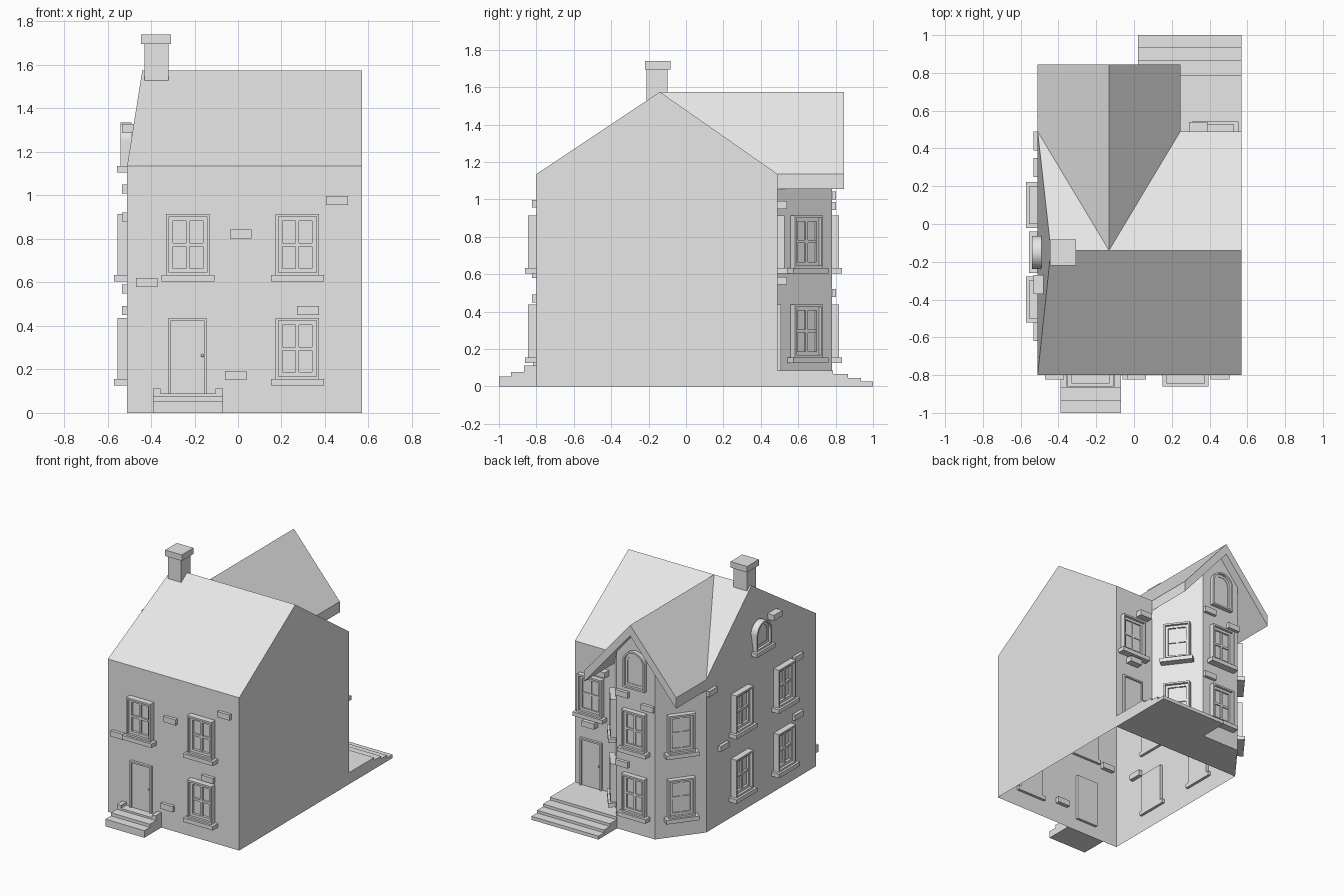
import bpy, bmesh, math
from mathutils import Matrix, Vector

if "Cube" in bpy.data.objects:
    bpy.data.objects.remove(bpy.data.objects["Cube"], do_unlink=True)

grey = bpy.data.materials.new("plain grey")
grey.use_nodes = True
grey.diffuse_color = (0.8, 0.8, 0.8, 1)
grey.node_tree.nodes["Principled BSDF"].inputs["Base Color"].default_value = (0.8, 0.8, 0.8, 1)


def finish(bm, name, matrix=None):
    bmesh.ops.recalc_face_normals(bm, faces=bm.faces[:])
    if matrix:
        bm.transform(matrix)
    mesh = bpy.data.meshes.new(name)
    bm.to_mesh(mesh)
    bm.free()
    mesh.materials.append(grey)
    obj = bpy.data.objects.new(name, mesh)
    bpy.context.collection.objects.link(obj)
    return obj


def box(bm, x0, x1, y0, y1, z0, z1):
    m = Matrix.LocRotScale(((x0 + x1) / 2, (y0 + y1) / 2, (z0 + z1) / 2), None,
                           (x1 - x0, y1 - y0, z1 - z0))
    bmesh.ops.create_cube(bm, size=1, matrix=m)


def wall_matrix(x, y, nx, ny):
    """Local x runs along the wall, local y points out of it."""
    n = Vector((nx, ny, 0)).normalized()
    u = n.cross(Vector((0, 0, 1)))
    return Matrix(((u.x, n.x, 0, x), (u.y, n.y, 0, y), (0, 0, 1, 0), (0, 0, 0, 1)))


def rect(w, z0, z1):
    return [(-w, z0), (w, z0), (w, z1), (-w, z1)]


def arch(w, z0, z1, seg=24):
    spring = z1 - w
    return [(-w, z0), (w, z0)] + [(w * math.cos(math.pi * i / seg), spring + w * math.sin(math.pi * i / seg))
                                  for i in range(seg + 1)]


def prism(bm, pts, d0, d1):
    a = [bm.verts.new((u, d0, z)) for u, z in pts]
    b = [bm.verts.new((u, d1, z)) for u, z in pts]
    bm.faces.new(a)
    bm.faces.new(b[::-1])
    for i in range(len(a)):
        j = (i + 1) % len(a)
        bm.faces.new((a[i], a[j], b[j], b[i]))


def ring(bm, outer, inner, d0, d1):
    loops = [[bm.verts.new((u, d, z)) for u, z in pts]
             for pts, d in ((outer, d0), (outer, d1), (inner, d1), (inner, d0))]
    for k in range(4):
        a, b = loops[k], loops[(k + 1) % 4]
        for i in range(len(a)):
            j = (i + 1) % len(a)
            bm.faces.new((a[i], a[j], b[j], b[i]))


def window(name, matrix, z0, z1, w=0.1, shape=rect, sill=True, out=0.045):
    bm = bmesh.new()
    lines = [shape(w - t, z0 + t, z1 - t) for t in (0, 0.013, 0.032)]
    ring(bm, lines[0], lines[1], -0.02, out)
    ring(bm, lines[1], lines[2], -0.02, out - 0.018)
    prism(bm, lines[1], -0.02, 0.008)
    mid = (z0 + z1) / 2
    box(bm, -0.008, 0.008, 0, out - 0.022, z0 + 0.02, z1 - 0.02)
    box(bm, 0.02 - w, w - 0.02, 0, out - 0.022, mid - 0.008, mid + 0.008)
    if sill:
        box(bm, -w - 0.022, w + 0.022, -0.02, out + 0.016, z0 - 0.03, z0)
    finish(bm, name, matrix)


def door(name, matrix, z0, z1, w=0.088):
    bm = bmesh.new()
    ring(bm, rect(w, z0, z1), rect(w - 0.012, z0, z1 - 0.012), -0.02, 0.018)
    prism(bm, rect(w - 0.012, z0, z1 - 0.012), -0.02, 0.006)
    bmesh.ops.create_uvsphere(bm, u_segments=12, v_segments=8, radius=0.007,
                              matrix=Matrix.Translation((0.02 - w, 0.012, (z0 + z1) / 2)))
    finish(bm, name, matrix)


# Main house: open shell, gable on one end leans slightly inwards
FRONT, BACK, RIGHT, LEFT, EAVE, TOP, RIDGE_Y = -0.8, 0.49, -0.51, 0.57, 1.135, 1.575, -0.14
bm = bmesh.new()
ends = []
for x, ridge_x in ((RIGHT, -0.44), (LEFT, LEFT)):
    pts = [(x, FRONT, 0), (x, FRONT, EAVE), (ridge_x, RIDGE_Y, TOP), (x, BACK, EAVE), (x, BACK, 0)]
    ends.append([bm.verts.new(p) for p in pts])
    bm.faces.new(ends[-1])
for i in range(4):
    bm.faces.new((ends[0][i], ends[0][i + 1], ends[1][i + 1], ends[1][i]))
finish(bm, "house_walls_and_roof")

# Rear bay: angled footprint rising to the underside of its roof
BX, HALF, DROP = -0.1325, 0.3775, 0.08
bay_plan = [(RIGHT, BACK), (-0.29, 0.78), (BX, 0.78), (0.025, 0.78), (0.245, BACK)]


def under(x):
    return TOP - DROP - abs(x - BX) / HALF * (TOP - EAVE)


bm = bmesh.new()
low = [bm.verts.new((x, y, 0)) for x, y in bay_plan]
high = [bm.verts.new((x, y, under(x))) for x, y in bay_plan]
for i in range(4):
    bm.faces.new((low[i], low[i + 1], high[i + 1], high[i]))
bm.faces.new(low)
finish(bm, "rear_bay_walls")

# Bay roof: two slopes running into the main roof
bm = bmesh.new()
r0, r1 = bm.verts.new((BX, RIDGE_Y, TOP)), bm.verts.new((BX, 0.845, TOP))
for s in (-1, 1):
    e0, e1 = bm.verts.new((BX + s * HALF, BACK, EAVE)), bm.verts.new((BX + s * HALF, 0.845, EAVE))
    bm.faces.new((r0, r1, e1, e0))
ext = bmesh.ops.extrude_face_region(bm, geom=bm.faces[:], use_keep_orig=True)
for v in ext["geom"]:
    if isinstance(v, bmesh.types.BMVert):
        v.co.z -= DROP
finish(bm, "bay_roof")

# Chimney
bm = bmesh.new()
box(bm, -0.43, -0.32, -0.21, -0.1, 1.5, 1.7)
box(bm, -0.445, -0.308, -0.22, -0.083, 1.695, 1.74)
finish(bm, "chimney")

# Front steps with low cheeks
bm = bmesh.new()
for y, z in ((-1.0, 0.053), (-0.935, 0.076), (-0.865, 0.09)):
    box(bm, -0.39, -0.07, y, FRONT, 0, z)
for x in (-0.39, -0.103):
    box(bm, x, x + 0.033, -0.865, FRONT, 0, 0.112)
finish(bm, "front_steps")

# Rear steps
bm = bmesh.new()
for y, z in ((1.0, 0.026), (0.935, 0.046), (0.865, 0.066), (0.785, 0.086)):
    box(bm, 0.02, LEFT, BACK, y, 0, z)
finish(bm, "rear_steps")

# Windows
LOWER, UPPER = (0.155, 0.437), (0.633, 0.915)
for i, (x, span) in enumerate(((-0.23, UPPER), (0.273, UPPER), (0.273, LOWER))):
    window(f"front_window_{i}", wall_matrix(x, FRONT, 0, -1), *span)
for i, span in enumerate((LOWER, UPPER)):
    for y in (-0.4, 0.1):
        window(f"side_window_{i}", wall_matrix(RIGHT, y, -1, 0), *span)
    for x, y, nx, ny in ((-0.4, 0.635, -0.29, 0.22), (BX, 0.78, 0, 1), (0.135, 0.635, 0.29, 0.22)):
        window(f"bay_window_{i}", wall_matrix(x, y, nx, ny), *span, w=0.095, out=0.038)
window("rear_window", wall_matrix(0.43, BACK, 0, 1), *UPPER, out=0.036)
window("gable_arch_window", wall_matrix(RIGHT, -0.15, -1, 0), 1.135, 1.335, w=0.087, shape=arch, out=0.03)
window("bay_arch_window", wall_matrix(BX, 0.78, 0, 1), 1.08, 1.36, w=0.09, shape=arch, sill=False, out=0.03)

# Doors
door("front_door", wall_matrix(-0.232, FRONT, 0, -1), 0.09, 0.437)
door("rear_door", wall_matrix(0.43, BACK, 0, 1), 0.086, 0.437)


# Scattered raised stones on the walls
def stones(name, spots, out=0.023):
    bm = bmesh.new()
    for u, z in spots:
        box(bm, u - 0.05, u + 0.05, -0.03, out, z - 0.021, z + 0.021)
    return bm, name


for bm, name, m in (
    (*stones("front_stones", ((-0.455, 0.977), (-0.013, 0.823), (0.42, 0.6), (-0.322, 0.47), (0.01, 0.172))),
     wall_matrix(0, FRONT, 0, -1)),
    (*stones("side_stones", ((0.44, 1.03), (0.3, 0.57), (-0.32, 1.307), (-0.57, 0.9), (-0.57, 0.47))),
     wall_matrix(RIGHT, 0, -1, 0)),
    (*stones("rear_stones", ((0.34, 0.97), (0.43, 0.565)), 0.05), wall_matrix(0, BACK, 0, 1)),
    (*stones("bay_stones", ((-0.03, 1.02), (-0.24, 0.965), (-0.03, 0.5))), wall_matrix(0, 0.78, 0, 1)),
):
    # Mirror the spots where the wall's own axis runs against the world axis
    probe = m.to_3x3() @ Vector((1, 0, 0))
    if name != "front_stones" and probe.x + probe.y < 0:
        bmesh.ops.scale(bm, vec=(-1, 1, 1), verts=bm.verts[:])
    elif name == "front_stones" and probe.x > 0:
        bmesh.ops.scale(bm, vec=(-1, 1, 1), verts=bm.verts[:])
    finish(bm, name, m)
